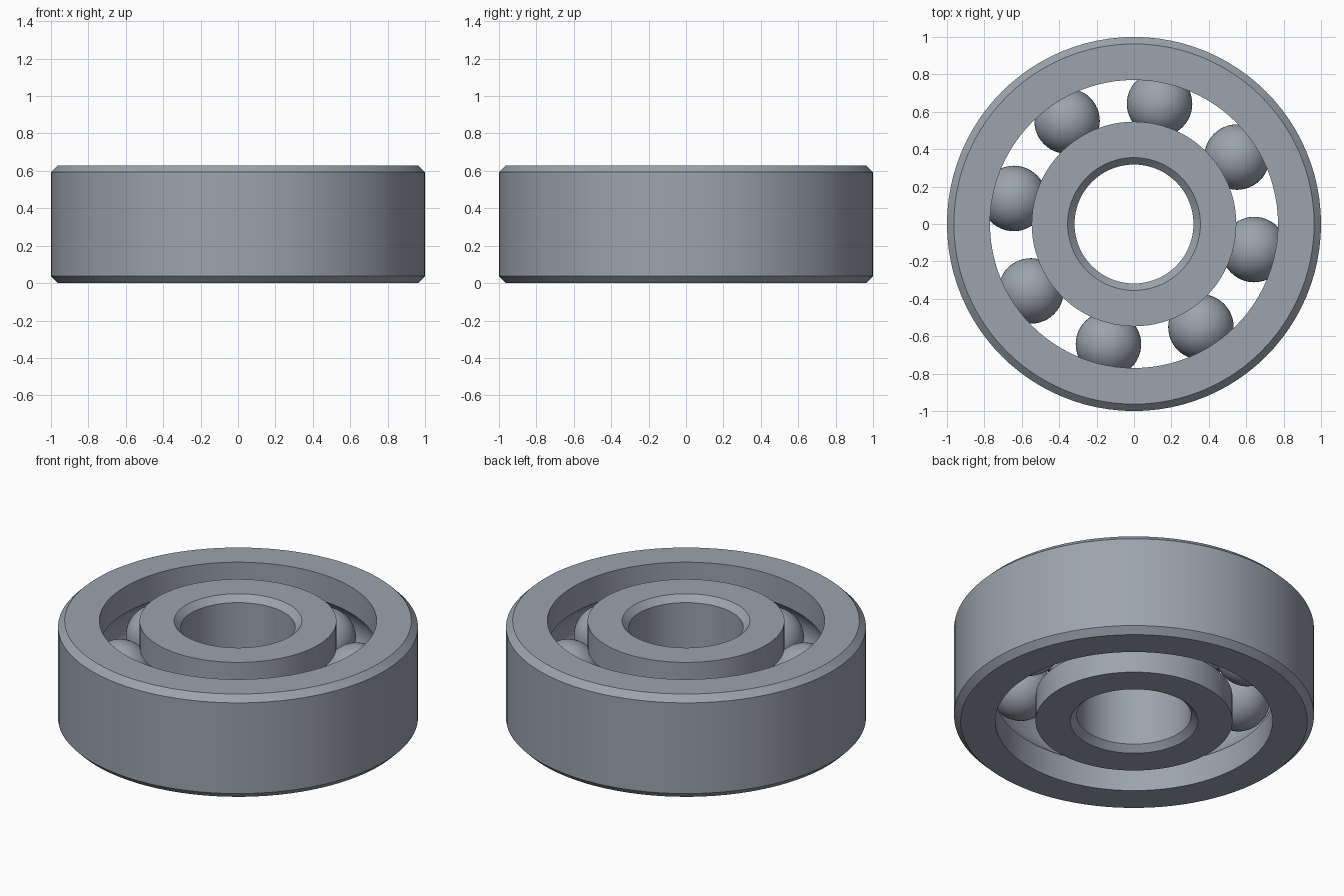
import bpy, bmesh
from math import sin, cos, asin, radians, pi, sqrt
from mathutils import Matrix

cube = bpy.data.objects.get("Cube")
if cube:
    bpy.data.objects.remove(cube, do_unlink=True)

HEIGHT = 0.63
MID = HEIGHT / 2
CHAMFER = 0.037
PITCH = 0.657        # radius of the circle through the ball centres
BALL = 0.175
GROOVE = 0.19        # raceway arc radius
SEGMENTS = 96

steel = bpy.data.materials.new("steel grey")
steel.use_nodes = True
COLOUR = (0.33, 0.37, 0.42, 1)
steel.diffuse_color = COLOUR
steel.node_tree.nodes["Principled BSDF"].inputs["Base Color"].default_value = COLOUR


def finish(name, bm, angle):
    """Turn a bmesh into a smooth-shaded steel object."""
    bmesh.ops.recalc_face_normals(bm, faces=bm.faces)
    mesh = bpy.data.meshes.new(name)
    bm.to_mesh(mesh)
    bm.free()
    mesh.materials.append(steel)
    obj = bpy.data.objects.new(name, mesh)
    bpy.context.collection.objects.link(obj)
    bpy.ops.object.select_all(action="DESELECT")
    obj.select_set(True)
    bpy.context.view_layer.objects.active = obj
    bpy.ops.object.shade_smooth_by_angle(angle=radians(angle))
    return obj


def race(name, plain, track, inward):
    """Lathe a ring: chamfered wall at radius plain, grooved wall at radius track."""
    lip = plain + inward * CHAMFER
    profile = [(track, 0), (lip, 0), (plain, CHAMFER),
               (plain, HEIGHT - CHAMFER), (lip, HEIGHT), (track, HEIGHT)]
    # Raceway arc, from its upper edge to its lower edge
    side = 1 if track > PITCH else -1
    half = asin(sqrt(GROOVE ** 2 - (track - PITCH) ** 2) / GROOVE)
    steps = 16
    for i in range(steps + 1):
        a = half * (1 - 2 * i / steps)
        profile.append((PITCH + side * GROOVE * cos(a), MID + GROOVE * sin(a)))
    bm = bmesh.new()
    verts = [bm.verts.new((r, 0, z)) for r, z in profile]
    edges = [bm.edges.new((v, verts[i - 1])) for i, v in enumerate(verts)]
    bmesh.ops.spin(bm, geom=verts + edges, cent=(0, 0, 0), axis=(0, 0, 1),
                   angle=2 * pi, steps=SEGMENTS, use_merge=True)
    bmesh.ops.remove_doubles(bm, verts=bm.verts, dist=1e-5)
    return finish(name, bm, 25)


# Rings
race("outer_ring", 1.0, 0.77, -1)
race("inner_ring", 0.318, 0.547, 1)

# Balls
COUNT = 8
for i in range(COUNT):
    a = radians(-12) + 2 * pi * i / COUNT
    bm = bmesh.new()
    bmesh.ops.create_uvsphere(bm, u_segments=48, v_segments=24, radius=BALL)
    ball = finish(f"ball_{i + 1}", bm, 60)
    ball.matrix_world = Matrix.Translation((PITCH * cos(a), PITCH * sin(a), MID))
